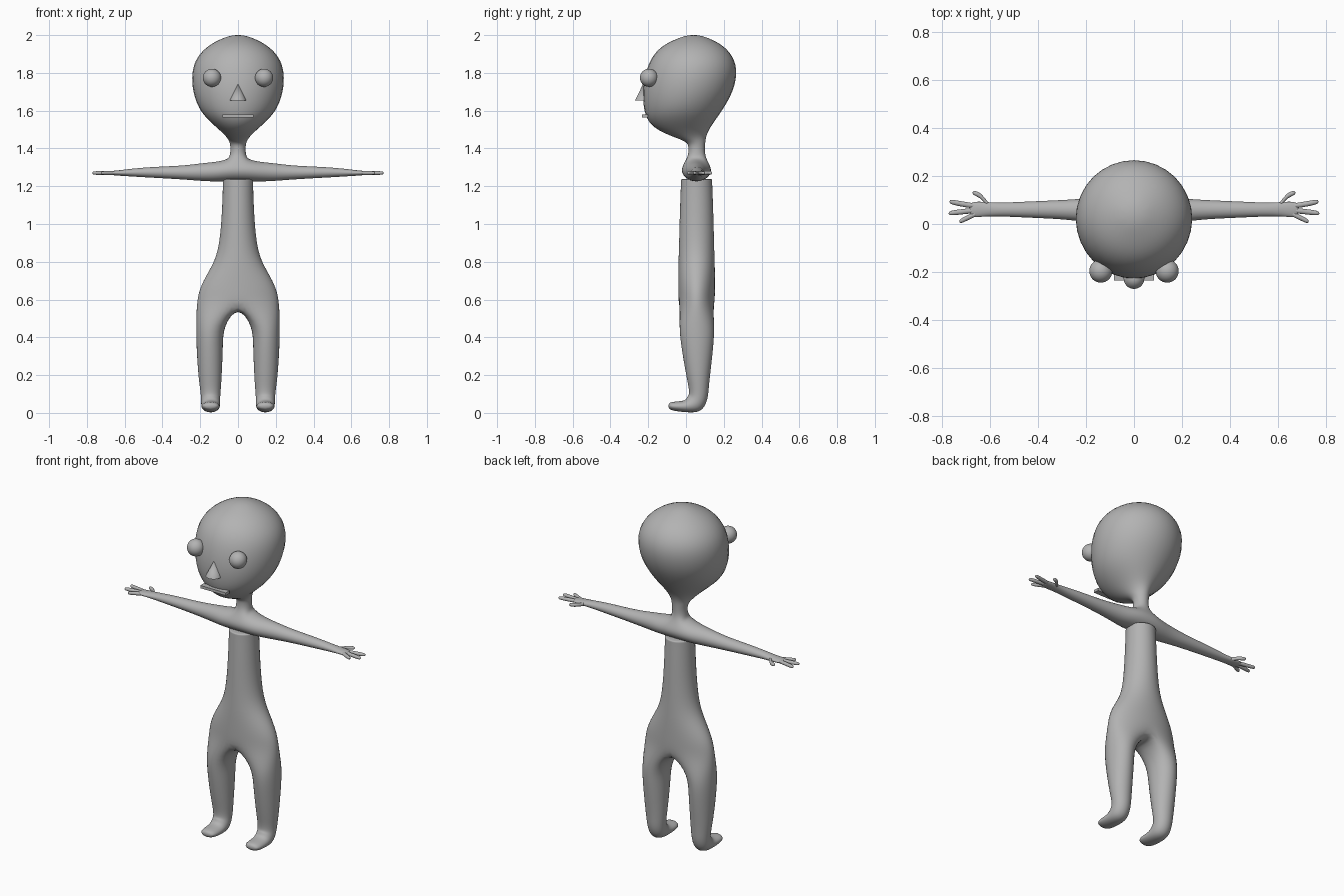
import bpy, bmesh, math
from mathutils import Vector

if "Cube" in bpy.data.objects:
    bpy.data.objects.remove(bpy.data.objects["Cube"])

grey = bpy.data.materials.new("plain grey")
grey.diffuse_color = (0.45, 0.45, 0.45, 1)
grey.use_nodes = True
grey.node_tree.nodes["Principled BSDF"].inputs["Base Color"].default_value = grey.diffuse_color
K8, K12 = 1.108, 1.047      # cage swell that offsets subdivision shrinkage


def bridge(bm, a, b, skip=(), closed=True):
    n = len(a)
    for i in range(n if closed else n - 1):
        if i not in skip:
            j = (i + 1) % n
            bm.faces.new((a[i], a[j], b[j], b[i]))


def verts(bm, pts):
    return [bm.verts.new(p) for p in pts]


def finish(bm, name):
    """Mirror the half cage over x = 0 and smooth it."""
    bmesh.ops.delete(bm, geom=[v for v in bm.verts if not v.link_faces], context='VERTS')
    bmesh.ops.mirror(bm, geom=bm.verts[:] + bm.edges[:] + bm.faces[:], axis='X', merge_dist=0.0005)
    bmesh.ops.remove_doubles(bm, verts=bm.verts[:], dist=0.0005)
    bmesh.ops.recalc_face_normals(bm, faces=bm.faces[:])
    for f in bm.faces:
        f.smooth = True
    me = bpy.data.meshes.new(name)
    bm.to_mesh(me)
    bm.free()
    me.materials.append(grey)
    ob = bpy.data.objects.new(name, me)
    bpy.context.collection.objects.link(ob)
    sub = ob.modifiers.new("smooth", 'SUBSURF')
    sub.levels = sub.render_levels = 2


# ---- torso and legs: half cage, 8 points per ring ----
bm = bmesh.new()


def leg_ring(x, y, z, rx, ry, tilt=0):
    t = math.radians(tilt)
    pts = []
    for k in range(8):
        a = math.radians(180 + 45 * k)
        d = ry * K8 * math.sin(a)
        pts.append((x + rx * K8 * math.cos(a), y + d * math.cos(t), z - d * math.sin(t)))
    return verts(bm, pts)


def torso_ring(z, hx, ry, y=0.056):
    pts = [(0, y, z), (0, y - ry * K12, z)]
    for d in (-60, -30, 0, 30, 60):
        a = math.radians(d)
        pts.append((hx * K12 * math.cos(a), y + ry * K12 * math.sin(a), z))
    return verts(bm, pts + [(0, y + ry * K12, z)])


legs = [leg_ring(*r) for r in (
    (.145, -.095, .037, .035, .017, 90), (.145, -.06, .035, .049, .025, 90),
    (.145, 0, .033, .048, .03, 90), (.145, .045, .045, .05, .058, 50),
    (.145, .066, .08, .05, .051, 15), (.146, .068, .13, .055, .052),
    (.148, .064, .2, .062, .063), (.15, .06, .35, .07, .085), (.15, .057, .46, .071, .094))]
torso = [torso_ring(*r) for r in (
    (.57, .219, .096), (.65, .206, .097), (.72, .172, .097), (.79, .13, .096),
    (.87, .102, .093), (1.0, .088, .09), (1.13, .082, .086), (1.2, .08, .083),
    (1.233, .08, .082), (1.238, .08, .082), (1.24, .05, .05))]
bm.faces.new(legs[0])
for a, b in zip(legs, legs[1:]):
    bridge(bm, a, b)
bridge(bm, legs[-1], torso[0])
for a, b in zip(torso, torso[1:]):
    bridge(bm, a, b, skip=(0, 7))
bm.faces.new(torso[-1][1:])
finish(bm, "torso_and_legs")

# ---- arms, neck and head: one half cage ----
bm = bmesh.new()


def arm_ring(x, y, z, ry, rz):
    return verts(bm, [(x, y - ry * K8 * math.cos(k * math.pi / 4),
                       z + rz * K8 * math.sin(k * math.pi / 4)) for k in range(8)])


def head_ring(z, hx, front, back):
    y, ry = (front + back) / 2, (back - front) / 2 * K8
    pts = []
    for k in range(5):
        a = math.pi * k / 4
        pts.append((0 if k in (0, 4) else hx * K8 * math.sin(a), y - ry * math.cos(a), z))
    return verts(bm, pts)


arm = [arm_ring(*r) for r in (
    (0, .055, 1.285, .077, .058), (.05, .055, 1.285, .076, .058), (.11, .055, 1.277, .066, .052),
    (.18, .057, 1.275, .05, .048), (.3, .06, 1.272, .039, .035), (.45, .06, 1.274, .033, .029),
    (.57, .06, 1.272, .027, .02), (.63, .062, 1.27, .031, .014), (.67, .06, 1.27, .033, .011),
    (.685, .06, 1.27, .022, .007))]
for i, (a, b) in enumerate(zip(arm, arm[1:])):
    bridge(bm, a, b, skip=(1, 2) if i == 0 else ())     # opening for the neck
bm.faces.new(arm[-1])

rings = [[arm[0][1], arm[1][1], arm[1][2], arm[1][3], arm[0][3]]]
rings += [head_ring(*r) for r in (
    (1.365, .042, .013, .1), (1.405, .039, .014, .1), (1.435, .044, .008, .102),
    (1.462, .06, -.07, .106), (1.5, .1, -.158, .12), (1.55, .158, -.206, .155),
    (1.61, .208, -.224, .197), (1.7, .24, -.23, .25), (1.8, .246, -.215, .272),
    (1.88, .222, -.185, .255), (1.945, .16, -.128, .2), (1.985, .08, -.04, .12))]
for a, b in zip(rings, rings[1:]):
    bridge(bm, a, b, closed=False)
pole = bm.verts.new((0, .04, 2.01))
for p, q in zip(rings[-1], rings[-1][1:]):
    bm.faces.new((p, q, pole))

# fingers and thumb, as short tapered tubes rooted in the palm
for path in (((.645, .073), (.70, .08), (.755, .091), (.768, .093)),
             ((.645, .058), (.70, .053), (.757, .046), (.772, .044)),
             ((.645, .048), (.68, .032), (.715, .015), (.727, .01)),
             ((.6, .073), (.622, .098), (.638, .118), (.66, .128), (.672, .13))):
    tube = [arm_ring(x, y, 1.27, .011 if i < len(path) - 1 else .006, .01 if i < len(path) - 1 else .006)
            for i, (x, y) in enumerate(path)]
    for a, b in zip(tube, tube[1:]):
        bridge(bm, a, b)
    bm.faces.new(tube[0])
    bm.faces.new(tube[-1])
finish(bm, "head_and_arms")


# ---- face ----
def dress(name, smooth=True):
    ob = bpy.context.object
    ob.name = name
    ob.data.materials.append(grey)
    if smooth:
        bpy.ops.object.shade_smooth_by_angle()


for side, label in ((-1, "right_eye"), (1, "left_eye")):
    bpy.ops.mesh.primitive_uv_sphere_add(segments=32, ring_count=16, radius=.048,
                                         location=(side * .138, -.196, 1.774))
    dress(label)
bpy.ops.mesh.primitive_cone_add(vertices=32, radius1=.043, radius2=0, depth=.087,
                                location=(0, -.227, 1.698))
dress("nose")
bpy.ops.mesh.primitive_cube_add(size=1, location=(0, -.217, 1.571))
bpy.context.object.scale = (.166, .034, .016)
dress("mouth", smooth=False)
